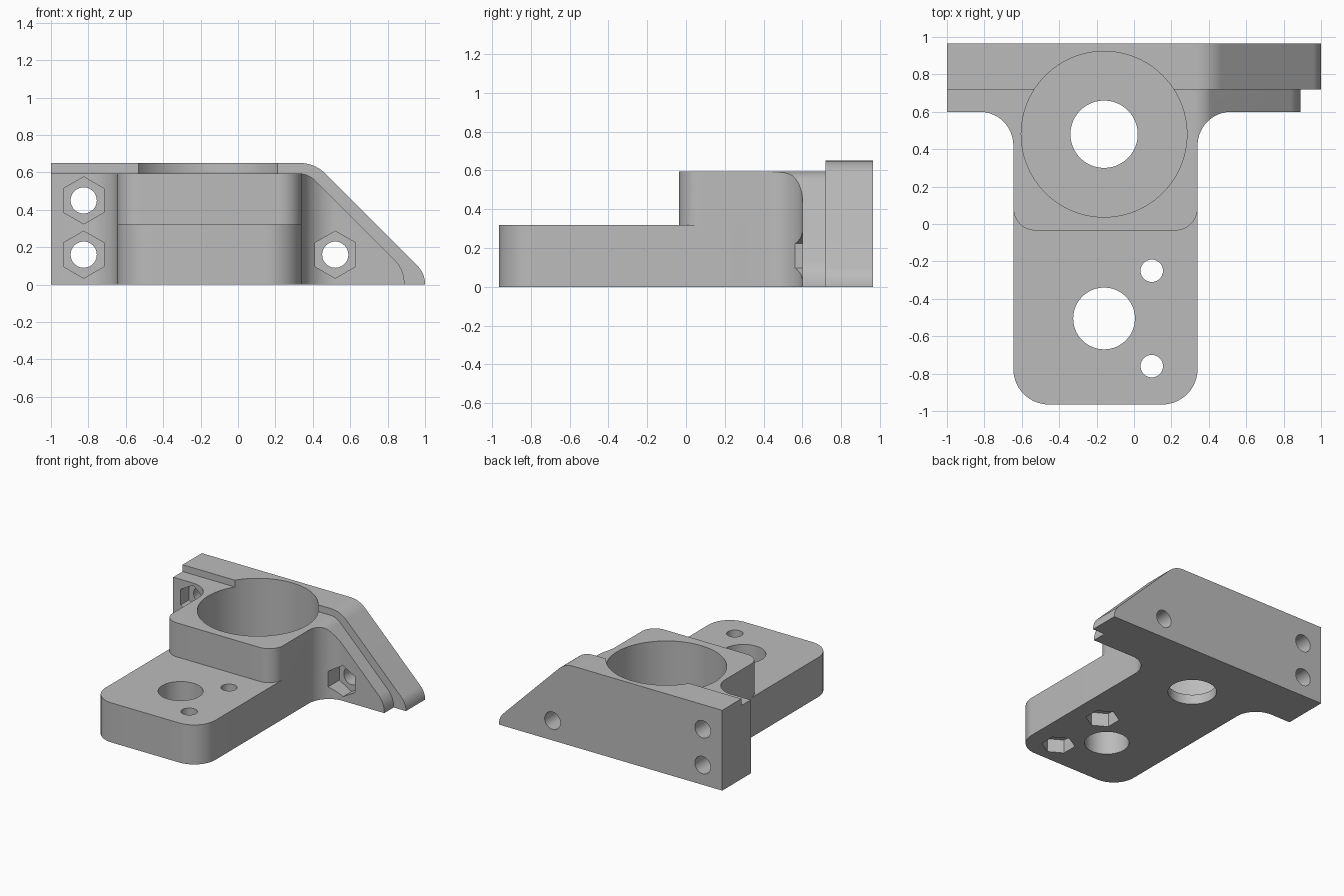
import bpy, bmesh, math
from mathutils import Vector

old = bpy.data.objects.get("Cube")
if old:
    bpy.data.objects.remove(old, do_unlink=True)

grey = bpy.data.materials.new("plain grey")
grey.use_nodes = True
grey.diffuse_color = (0.5, 0.5, 0.5, 1)
grey.node_tree.nodes["Principled BSDF"].inputs["Base Color"].default_value = (0.5, 0.5, 0.5, 1)


def rounded(corners, steps=14):
    """Outline from (x, y, radius) corners, each replaced by a tangent arc."""
    out = []
    for i, (x, y, r) in enumerate(corners):
        p = Vector((x, y))
        if r == 0:
            out.append(p)
            continue
        a = (Vector(corners[i - 1][:2]) - p).normalized()
        b = (Vector(corners[(i + 1) % len(corners)][:2]) - p).normalized()
        half = a.angle(b) / 2
        centre = p + (a + b).normalized() * (r / math.sin(half))
        start = p + a * (r / math.tan(half)) - centre
        end = p + b * (r / math.tan(half)) - centre
        for k in range(steps + 1):
            out.append(centre + start.slerp(end, k / steps) if hasattr(start, "slerp")
                       and len(start) > 2 else centre + arc(start, end, k / steps))
    return out


def arc(start, end, t):
    """Turn the start spoke towards the end spoke by the fraction t."""
    turn = math.atan2(start.x * end.y - start.y * end.x, start.dot(end)) * t
    c, s = math.cos(turn), math.sin(turn)
    return Vector((start.x * c - start.y * s, start.x * s + start.y * c))


def ring(x, y, r, sides=64):
    """Regular polygon with a corner pointing along the second axis."""
    return [Vector((x + r * math.sin(k * math.tau / sides),
                    y + r * math.cos(k * math.tau / sides))) for k in range(sides)]


def prism(name, outline, axis, lo, hi):
    """Extrude an outline along z (plan) or y (elevation)."""
    bm = bmesh.new()
    place = (lambda p, d: (p.x, p.y, d)) if axis == "z" else (lambda p, d: (p.x, d, p.y))
    base = [bm.verts.new(place(p, lo)) for p in outline]
    top = [bm.verts.new(place(p, hi)) for p in outline]
    bm.faces.new(base)
    bm.faces.new(top)
    for i in range(len(base)):
        bm.faces.new((base[i - 1], base[i], top[i], top[i - 1]))
    bmesh.ops.recalc_face_normals(bm, faces=bm.faces)
    mesh = bpy.data.meshes.new(name)
    bm.to_mesh(mesh)
    bm.free()
    mesh.materials.append(grey)
    obj = bpy.data.objects.new(name, mesh)
    bpy.context.collection.objects.link(obj)
    return obj


def combine(target, tool, operation):
    """Apply a boolean and discard the tool."""
    mod = target.modifiers.new(operation, "BOOLEAN")
    mod.operation, mod.object, mod.solver = operation, tool, "EXACT"
    bpy.context.view_layer.objects.active = target
    bpy.ops.object.modifier_apply(modifier=mod.name)
    bpy.data.objects.remove(tool, do_unlink=True)


L, R = -0.645, 0.34          # sides of the block and arm
BX, BY = -0.16, 0.48         # bore centre

# Bearing block with flange wings, trimmed by the sloping flange profile
body = prism("mounting_bracket", rounded([
    (L, -0.035, 0.12), (R, -0.035, 0.12), (R, 0.6, 0.18), (1.1, 0.6, 0),
    (1.1, 0.8, 0), (-1, 0.8, 0), (-1, 0.6, 0), (L, 0.6, 0.18)]), "z", 0, 0.595)
trim = prism("flange_profile", rounded([
    (-1.2, -0.2, 0), (-1.2, 0.595, 0), (0.375, 0.595, 0.13),
    (0.89, 0.08, 0.18), (0.89, -0.2, 0)]), "y", -0.5, 1.1)
combine(body, trim, "INTERSECT")

# Low arm reaching forward
combine(body, prism("arm", rounded([
    (L, -0.965, 0.19), (R, -0.965, 0.19), (R, 0.3, 0), (L, 0.3, 0)]),
    "z", 0, 0.32), "UNION")

# Back plate
combine(body, prism("back_plate", rounded([
    (-1, 0, 0), (-1, 0.65, 0), (0.41, 0.65, 0.19), (1, 0.06, 0.14), (1, 0, 0)]),
    "y", 0.72, 0.965), "UNION")

# Bearing bore, shaft holes
for name, x, y, r, lo in (("bore", BX, BY, 0.443, 0.08),
                          ("shaft_hole", BX, BY, 0.18, -0.1),
                          ("arm_hole", BX, -0.505, 0.165, -0.1)):
    combine(body, prism(name, ring(x, y, r, 96), "z", lo, 1), "DIFFERENCE")

# Arm screw holes with nut pockets underneath
for y in (-0.25, -0.76):
    combine(body, prism("arm_screw", ring(0.095, y, 0.06, 40), "z", -0.1, 0.6), "DIFFERENCE")
    combine(body, prism("arm_nut", ring(0.095, y, 0.125, 6), "z", -0.1, 0.11), "DIFFERENCE")

# Flange screw holes with nut pockets in front
for x, z in ((-0.825, 0.16), (-0.825, 0.45), (0.52, 0.16)):
    combine(body, prism("flange_screw", ring(x, z, 0.07, 40), "y", 0.3, 1.2), "DIFFERENCE")
    combine(body, prism("flange_nut", ring(x, z, 0.126, 6), "y", 0.3, 0.71), "DIFFERENCE")

bpy.ops.object.select_all(action="DESELECT")
body.select_set(True)
bpy.context.view_layer.objects.active = body
bpy.ops.object.shade_smooth_by_angle(angle=math.radians(30))
